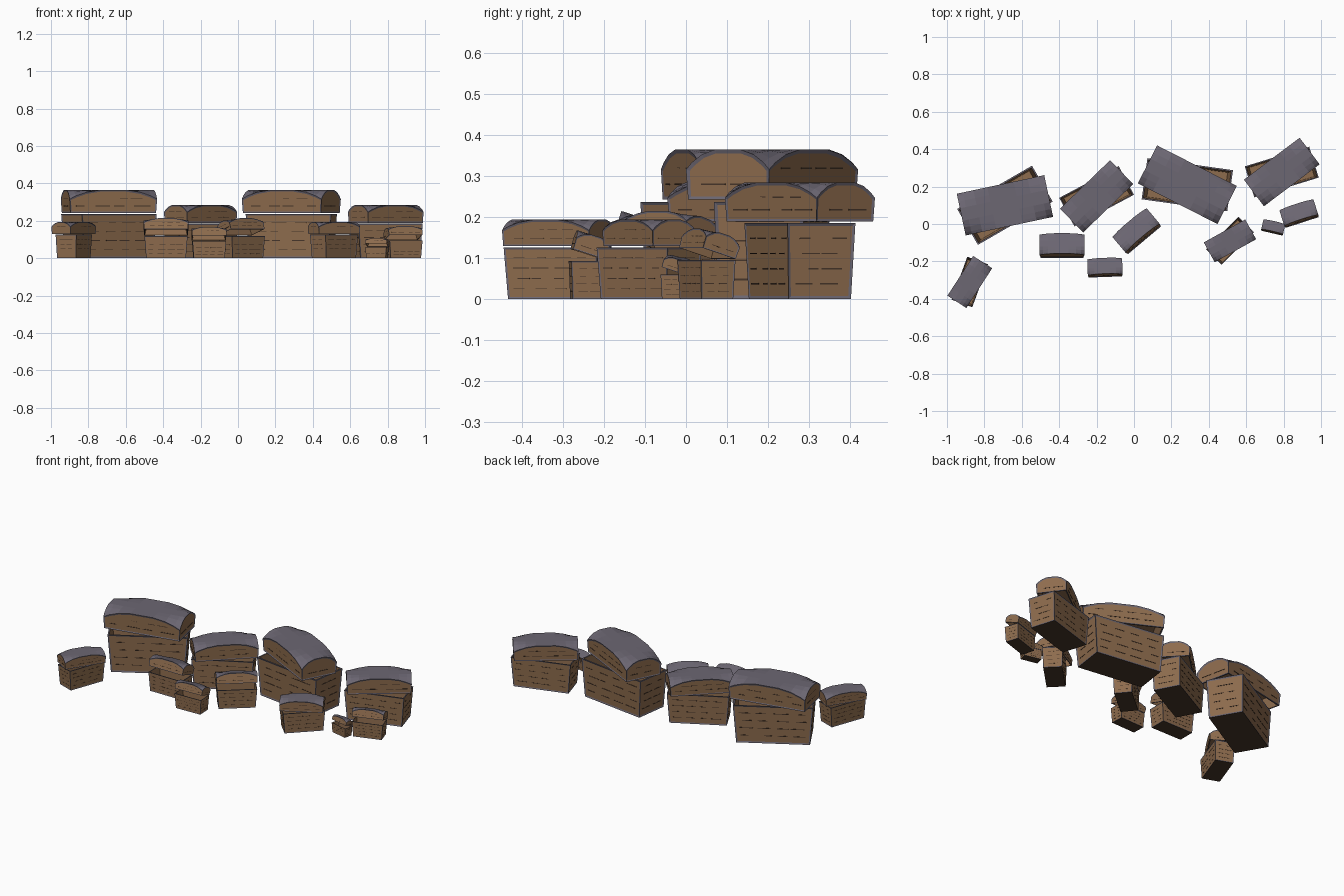
import bpy, bmesh, random
from math import radians
from mathutils import Matrix, Vector

if "Cube" in bpy.data.objects:
    bpy.data.objects.remove(bpy.data.objects["Cube"])

random.seed(4)

def material(name, c):
    m = bpy.data.materials.new(name)
    m.diffuse_color = (*c, 1)
    m.use_nodes = True
    m.node_tree.nodes["Principled BSDF"].inputs["Base Color"].default_value = m.diffuse_color
    return m

MATS = [material("wood", (0.27, 0.15, 0.075)),
        material("metal", (0.15, 0.135, 0.17)),
        material("dark_wood", (0.06, 0.035, 0.022))]
WOOD, METAL, DARK = 0, 1, 2

# unit (largest) chest sizes
L, D, H = 0.462, 0.222, 0.237        # body top length, depth, height
LL, LD, LH = 0.478, 0.228, 0.122     # lid length, depth, height
TAPER = 0.92
TRIM = 0.012
LID_Z = 0.243

def finish(bm, name, matrix):
    bmesh.ops.recalc_face_normals(bm, faces=bm.faces)
    bm.transform(matrix)
    me = bpy.data.meshes.new(name)
    bm.to_mesh(me)
    bm.free()
    for m in MATS:
        me.materials.append(m)
    ob = bpy.data.objects.new(name, me)
    bpy.context.collection.objects.link(ob)

def inset(bm, faces, t, depth):
    """Frame the faces in metal and recess the panels."""
    for f in faces:
        f.material_index = METAL
        f.normal_update()
    r = bmesh.ops.inset_individual(bm, faces=faces, thickness=t, depth=depth)
    for f in r["faces"]:
        f.material_index = METAL
    for f in faces:
        f.material_index = WOOD

def hollow(bm, face, t, shift, shrink):
    """Cut an opening into a solid through one face."""
    inset(bm, [face], t, 0)
    r = bmesh.ops.extrude_discrete_faces(bm, faces=[face])
    f = r["faces"][0]
    c = f.calc_center_median()
    for v in f.verts:
        v.co.x = c.x + (v.co.x - c.x) * shrink
        v.co.y = c.y + (v.co.y - c.y) * shrink
        v.co.z += shift
    for e in f.edges:
        for g in e.link_faces:
            g.material_index = WOOD

def seam(bm, center, length, axis):
    """Thin dark gap between planks."""
    s = [0.003, 0.003, 0.004]
    s[axis] = length
    r = bmesh.ops.create_cube(bm, size=1, matrix=Matrix.Translation(center) @ Matrix.Diagonal((*s, 1)))
    for f in {f for v in r["verts"] for f in v.link_faces}:
        f.material_index = DARK

def seam_row(bm, hx, hy, z, k=1.0):
    for axis, half, off in ((0, hx, hy), (1, hy, hx)):
        usable = (half - 2 * TRIM) * k
        n = 4 if axis == 0 else 2
        for side in (-1, 1):
            for i in range(n):
                w = 2 * usable / n
                ln = w * random.uniform(0.4, 0.85)
                p = -usable + w * (i + 0.5) + random.uniform(-.5, .5) * (w - ln)
                c = (p, side * (off - 0.003), z) if axis == 0 else (side * (off - 0.003), p, z)
                seam(bm, Vector(c), ln, axis)

def make_body(name, matrix):
    bm = bmesh.new()
    bmesh.ops.create_cube(bm, size=1, matrix=Matrix.Translation((0, 0, H / 2)) @ Matrix.Diagonal((L, D, H, 1)))
    for v in bm.verts:
        if v.co.z < 0.01:
            v.co.x *= TAPER
            v.co.y *= TAPER
    bmesh.ops.recalc_face_normals(bm, faces=bm.faces)
    top = next(f for f in bm.faces if f.normal.z > 0.9)
    bottom = next(f for f in bm.faces if f.normal.z < -0.9)
    sides = [f for f in bm.faces if abs(f.normal.z) < 0.5]
    inset(bm, sides, TRIM, -0.003)
    hollow(bm, top, TRIM, -H * 0.92, TAPER)
    bottom.material_index = DARK
    for i in range(1, 5):
        z = H * i / 5
        k = TAPER + (1 - TAPER) * z / H
        seam_row(bm, L / 2 * k, D / 2 * k, z)
    finish(bm, name, matrix)

def make_lid(name, matrix):
    # arched along both directions, with low corners
    us = [-1, -0.86, -0.62, -0.3, 0.3, 0.62, 0.86, 1]
    rise = [0, 0.35, 0.75, 1, 1, 0.75, 0.35, 0]
    n = len(us)
    bm = bmesh.new()
    grid = [[bm.verts.new((u * LL / 2, v * LD / 2,
                           LH * (0.6 + 0.4 * (1 - (1 - a) * (1 - b)))))
             for v, b in zip(us, rise)] for u, a in zip(us, rise)]
    low = {(i, j): bm.verts.new((us[i] * LL / 2 * 0.98, us[j] * LD / 2 * 0.97, 0))
           for i in (0, n - 1) for j in (0, n - 1)}
    for i in range(n - 1):
        for j in range(n - 1):
            bm.faces.new((grid[i][j], grid[i + 1][j], grid[i + 1][j + 1], grid[i][j + 1])).material_index = METAL
    e = n - 1
    sides = [bm.faces.new([low[0, j], low[e, j]] + [grid[i][j] for i in range(e, -1, -1)]) for j in (0, e)]
    sides += [bm.faces.new([low[i, 0], low[i, e]] + [grid[i][j] for j in range(e, -1, -1)]) for i in (0, e)]
    under = bm.faces.new((low[0, 0], low[0, e], low[e, e], low[e, 0]))
    bmesh.ops.recalc_face_normals(bm, faces=bm.faces)
    inset(bm, sides, TRIM * 0.8, -0.003)
    hollow(bm, under, TRIM, LH * 0.55, 0.94)
    for z, k in ((0.3, 1), (0.62, 0.8)):
        seam_row(bm, LL / 2 * 0.99, LD / 2 * 0.985, LH * z, k)
    finish(bm, name, matrix)

def rot(a, axis="Z"):
    return Matrix.Rotation(radians(a), 4, axis)

# x, y, scale, body angle, lid angle, lid opening
CHESTS = [
    (-0.69, 0.10, 1.0, 30, 12, 0),
    (0.285, 0.21, 1.0, -8, -27, 0),
    (-0.20, 0.148, 0.78, 28, 44, 0),
    (0.79, 0.278, 0.78, 17, 37, 0),
    (-0.878, -0.31, 0.53, 70, 57, 0),
    (0.513, -0.09, 0.53, 45, 29, 0),
    (-0.385, -0.125, 0.50, 0, 0, 18),
    (-0.155, -0.24, 0.39, 2, 2, 18),
    (0.02, -0.045, 0.50, 40, 40, 18),
    (0.743, -0.022, 0.25, -13, -13, 18),
    (0.885, 0.05, 0.40, 18, 18, 18),
]
for i, (x, y, s, body_a, lid_a, opening) in enumerate(CHESTS, 1):
    base = Matrix.Translation((x, y, 0)) @ Matrix.Scale(s, 4)
    make_body(f"chest_body_{i}", base @ rot(body_a))
    # open lids swing up around the back edge
    hinge = Matrix.Translation((0, LD / 2, LID_Z)) @ rot(-opening, "X") @ Matrix.Translation((0, -LD / 2, 0))
    make_lid(f"chest_lid_{i}", base @ rot(lid_a) @ hinge)
